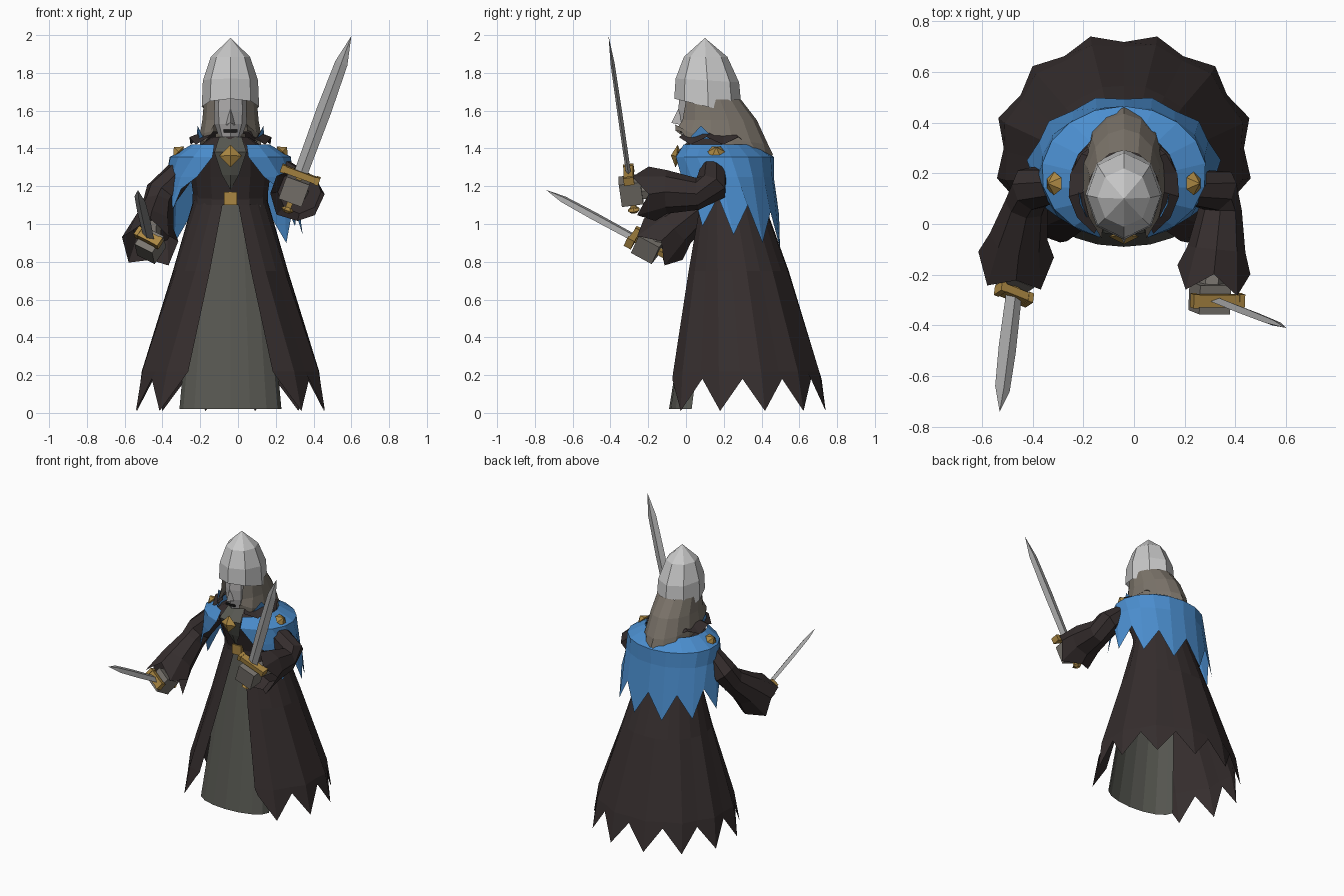
import bpy, bmesh
from math import sin, cos, radians, pi
from mathutils import Vector, Matrix

if "Cube" in bpy.data.objects:
    bpy.data.objects.remove(bpy.data.objects["Cube"])

CX = -0.04  # body axis


def material(name, r, g, b):
    m = bpy.data.materials.new(name)
    m.use_nodes = True
    m.diffuse_color = (r, g, b, 1)
    m.node_tree.nodes["Principled BSDF"].inputs["Base Color"].default_value = (r, g, b, 1)
    return m


CLOTH = material("dark brown cloth", .036, .027, .027)
BLUE = material("blue cloth", .07, .27, .62)
SKIRT = material("grey green cloth", .095, .097, .083)
STEEL = material("pale steel", .58, .58, .58)
BLADE = material("blade steel", .4, .4, .4)
SKIN = material("grey skin", .46, .45, .45)
HAIR = material("grey brown hair", .2, .175, .145)
GOLD = material("gold", .4, .24, .055)
GLOVE = material("grey glove", .19, .175, .155)
BLACK = material("black", .01, .01, .01)


def finish(bm, name, mat, matrix=None):
    if matrix:
        bm.transform(matrix)
    bmesh.ops.remove_doubles(bm, verts=bm.verts, dist=1e-5)
    bmesh.ops.recalc_face_normals(bm, faces=bm.faces)
    me = bpy.data.meshes.new(name)
    bm.to_mesh(me)
    bm.free()
    me.materials.append(mat)
    ob = bpy.data.objects.new(name, me)
    bpy.context.collection.objects.link(ob)
    return ob


def loft(name, rings, mat, closed=True, caps=False, matrix=None):
    """Skin a list of equally long point rows."""
    bm = bmesh.new()
    rows = [[bm.verts.new(p) for p in ring] for ring in rings]
    n = len(rows[0])
    for a, b in zip(rows, rows[1:]):
        for i in range(n if closed else n - 1):
            j = (i + 1) % n
            bm.faces.new((a[i], a[j], b[j], b[i]))
    if caps:
        bm.faces.new(rows[0])
        bm.faces.new(rows[-1])
    return finish(bm, name, mat, matrix)


def ring(cy, rx, ry, z, n=12, tilt=0):
    """Closed ellipse around the body axis, starting at the front."""
    return [(CX + rx * sin(a), cy - ry * cos(a), z + tilt * cos(a))
            for a in (2 * pi * i / n for i in range(n))]


def arc(cy, rx, ry, z, gap, n, jag=0, back=0, end=None, pleat=1):
    """Row open at the front; jag lifts and pleat pulls in every second point,
    back lowers the rear."""
    row = []
    end = 360 - gap if end is None else end
    for i in range(n + 1):
        a = radians(gap + (end - gap) * i / n)
        up = i % 2 == 0
        k = pleat if up else 1
        row.append((CX + k * rx * sin(a), cy - k * ry * cos(a),
                    z + back * (cos(a) - 1) / 2 + (jag if up else 0)))
    return row


def frame(loc, zdir, xdir):
    z = Vector(zdir).normalized()
    x = Vector(xdir)
    x = (x - z * x.dot(z)).normalized()
    m = Matrix((x, z.cross(x), z)).transposed().to_4x4()
    m.translation = loc
    return m


def box(name, size, mat, matrix, offset=(0, 0, 0)):
    bm = bmesh.new()
    bmesh.ops.create_cube(bm, size=1)
    bmesh.ops.scale(bm, vec=size, verts=bm.verts)
    bmesh.ops.translate(bm, vec=offset, verts=bm.verts)
    return finish(bm, name, mat, matrix)


def gem(name, r, depth, n, matrix, z=0):
    """Faceted point with a short tapered back."""
    def circle(k, h):
        return [(k * cos(2 * pi * i / n), k * sin(2 * pi * i / n), z + h) for i in range(n)]
    return loft(name, [circle(r * .5, -depth * .5), circle(r, 0), circle(0, depth)],
                GOLD, matrix=matrix)


# Robes: the inner skirt is a curved panel filling the front opening
loft("inner_skirt", [arc(.17, .17, .08, 1.12, -90, 8, end=90),
                     arc(.03, .27, .12, .02, -90, 8, end=90)], SKIRT, False)
N = 20
loft("outer_robe", [arc(.24, .19, .16, 1.15, 10, N),
                    arc(.27, .31, .28, .75, 21, N, pleat=.98),
                    arc(.29, .485, .43, .22, 29, N, pleat=.95),
                    arc(.29, .515, .465, .01, 32, N, .17, pleat=.92)], CLOTH, False)
loft("torso", [ring(.24, .19, .17, 1.1), ring(.21, .21, .19, 1.25),
               ring(.17, .21, .2, 1.38), ring(.15, .1, .12, 1.46)], CLOTH, caps=True)
loft("belt", [ring(.24, .2, .18, z) for z in (1.1, 1.16)], CLOTH)
loft("chest_panel", [[(CX - w, y, z), (CX, y - .012, z), (CX + w, y, z)] for w, y, z in
                     ((.06, .045, 1.46), (.085, -.035, 1.38), (.045, .008, 1.26), (0, .04, 1.18))],
     SKIRT, False)

# Shoulder mantle with long torn tips
N = 16
loft("mantle", [arc(.17, .21, .2, 1.42, 24, N), arc(.2, .325, .265, 1.355, 17, N),
                arc(.2, .34, .27, 1.25, 32, N, pleat=.98),
                arc(.22, .385, .29, 1.03, 46, N, .18, .16, pleat=.94)], BLUE, False)

# Collar, with blue lining points at the sides
loft("collar", [arc(.14, .14, .17, 1.49, 40, 12), arc(.14, .22, .21, 1.42, 32, 12, .04)],
     CLOTH, False)
for side, start in (("left", 55), ("right", 265)):
    loft(side + "_collar_lining", [arc(.12, .17, .16, 1.45, start, 2, end=start + 40),
                                   arc(.12, .18, .16, 1.52, start, 2, -.055, end=start + 40)],
         BLUE, False)

# Head
loft("face", [ring(.1, .085, .135, 1.7, 8), ring(.1, .09, .14, 1.6, 8),
              ring(.1, .085, .135, 1.53, 8), ring(.1, .06, .118, 1.46, 8)], SKIN, caps=True)
loft("neck", [ring(.13, .08, .09, z, 8) for z in (1.38, 1.48)], HAIR)
nose = [(CX, -.035, 1.62), (CX - .024, -.025, 1.525), (CX, -.078, 1.535), (CX + .024, -.025, 1.525)]
loft("nose", [[nose[0]] * 3, nose[1:]], SKIN)
box("mouth", (.075, .009, .014), BLACK, Matrix.Translation((CX, -.027, 1.492)))
loft("hair", [arc(.13, .14, .16, 1.66, 36, 12), arc(.16, .15, .215, 1.55, 34, 12),
              arc(.17, .165, .265, 1.5, 32, 12, 0, .08),
              arc(.18, .165, .28, 1.47, 32, 12, .07, .17)], HAIR, False)
loft("helmet", [ring(.118, .152, .18, 1.62, 8, .043), ring(.113, .146, .168, 1.76, 8, .01),
                ring(.104, .104, .115, 1.885, 8), ring(.1, 0, 0, 1.985, 8)], STEEL)

# Gold fittings
gem("chest_brooch", .06, .03, 4, frame((CX, -.05, 1.36), (0, -1, .1), (1, 0, 0)))
box("belt_buckle", (.07, .03, .07), GOLD, Matrix.Translation((CX, .055, 1.135)))
for side, s in (("left", 1), ("right", -1)):
    gem(side + "_shoulder_brooch", .046, .035, 6,
        frame((CX + s * .275, .16, 1.382), (s, 0, 1), (0, 1, 0)))


# Angular sleeves flaring into torn cuffs
def sleeve(name, path, radii, n=8):
    rings = []
    pts = [Vector(p) for p in path]
    for i, (p, r) in enumerate(zip(pts, radii)):
        d = pts[min(i + 1, len(pts) - 1)] - pts[max(i - 1, 0)]
        m = frame(p, d, (1, 0, 0))
        last = i == len(pts) - 1
        rings.append([m @ Vector((r * cos(2 * pi * k / n), r * sin(2 * pi * k / n),
                                  .08 if last and k % 2 else 0)) for k in range(n)])
    loft(name, rings, CLOTH)
    # dark back of the cuff opening
    loft(name + "_lining", [rings[-2], [pts[-2]] * n], CLOTH)


sleeve("left_sleeve", [(.2, .15, 1.3), (.335, .13, 1.19), (.34, .06, 1.16),
                       (.325, -.1, 1.17), (.315, -.18, 1.16)], [.07, .09, .085, .115, .145])
sleeve("right_sleeve", [(-.28, .16, 1.3), (-.405, .14, 1.16), (-.425, .08, 1.09),
                        (-.455, -.05, .985), (-.465, -.12, .92)], [.07, .09, .085, .115, .15])


# Gloved hands with swords; each blade runs along local z
def armed_hand(side, base, tip, wide, wrist, guard, palm_width):
    base, tip = Vector(base), Vector(tip)
    m = frame(base, tip - base, wide)
    length = (tip - base).length

    def section(w, t, h):
        return [(w, 0, h), (0, t, h), (-w, 0, h), (0, -t, h)]
    loft(side + "_blade", [section(.036, .013, -.02), section(.04, .013, length * .45),
                           section(.034, .011, length * .8), section(0, 0, length)],
         BLADE, matrix=m)
    box(side + "_guard", (guard, .05, .035), GOLD, m, (0, 0, -.015))
    for s in (-1, 1):
        box(side + "_guard_end", (.022, .055, .042), GOLD, m, (s * guard * .47, 0, -.015))
    box(side + "_grip", (.03, .03, .2), GOLD, m, (0, 0, -.11))
    gem(side + "_pommel", .035, .03, 6, m, -.215)
    box(side + "_hand", (palm_width, .115, .125), GLOVE, m, (0, 0, -.105))
    # forearm between the hand and the sleeve
    palm, wrist = m @ Vector((0, 0, -.105)), Vector(wrist)
    arm = frame(palm, wrist - palm, (1, 0, 0))
    loft(side + "_forearm", [[(.05 * cos(pi * k / 3), .05 * sin(pi * k / 3), h)
                              for k in range(6)] for h in (0, (wrist - palm).length)],
         GLOVE, matrix=arm)


armed_hand("left", (.335, -.305, 1.275), (.6, -.41, 1.995), (1, 0, -.35),
           (.325, -.1, 1.17), .205, .13)
armed_hand("right", (-.475, -.29, .935), (-.53, -.74, 1.18), (.7, .25, -.6),
           (-.455, -.05, .985), .135, .11)
